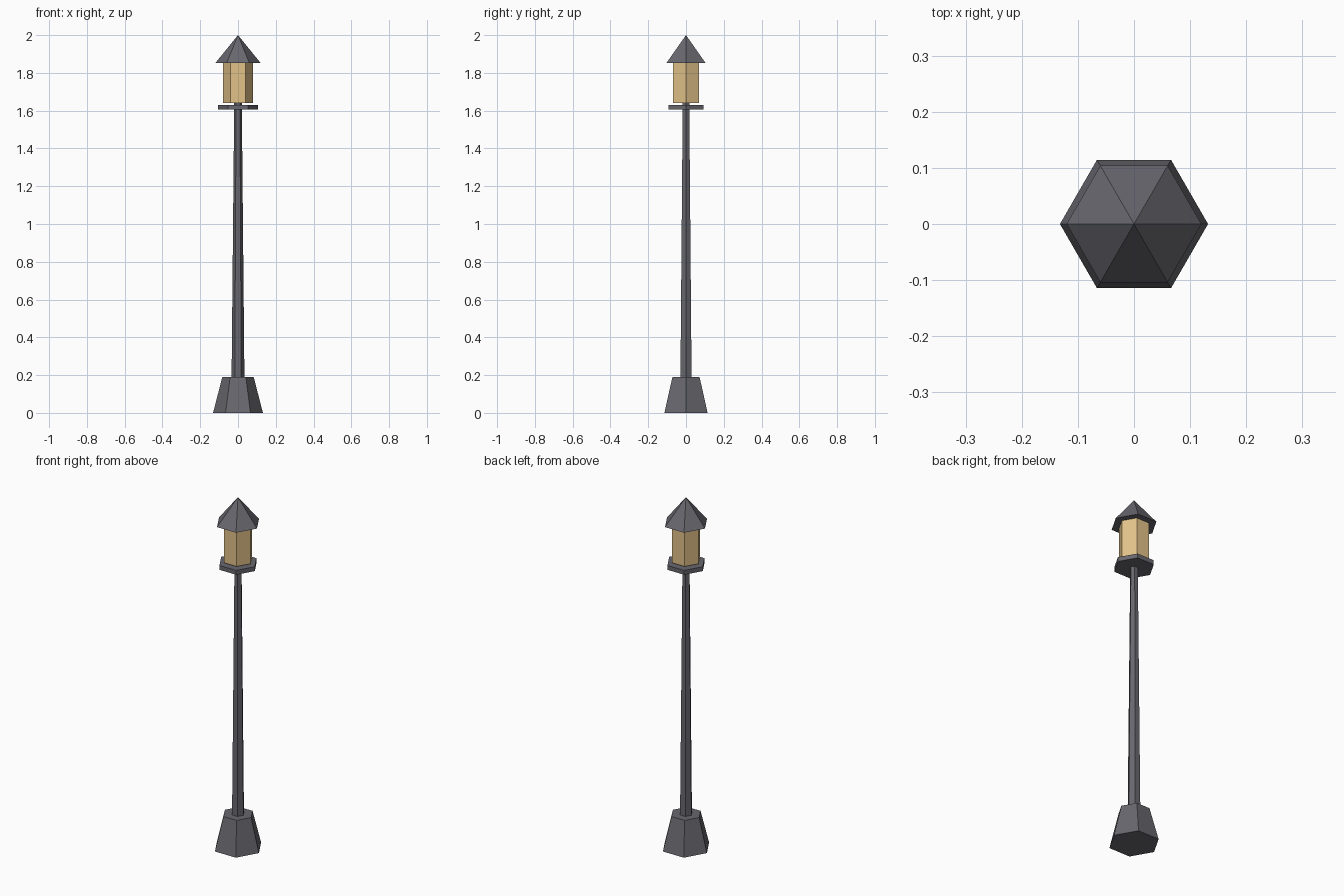
import bpy

if "Cube" in bpy.data.objects:
    bpy.data.objects.remove(bpy.data.objects["Cube"])


def material(name, colour):
    mat = bpy.data.materials.new(name)
    mat.diffuse_color = (*colour, 1.0)
    mat.use_nodes = True
    mat.node_tree.nodes["Principled BSDF"].inputs["Base Color"].default_value = mat.diffuse_color
    return mat


iron = material("dark grey iron", (0.138, 0.136, 0.156))
amber = material("warm amber glass", (0.76, 0.54, 0.25))


def hex_part(name, z0, z1, r0, r1, mat):
    """Six-sided tapered prism with corners on the x axis."""
    bpy.ops.mesh.primitive_cone_add(
        vertices=6, radius1=r0, radius2=r1, depth=z1 - z0,
        location=(0, 0, (z0 + z1) / 2), rotation=(0, 0, 0.5235988))
    obj = bpy.context.object
    bpy.ops.object.transform_apply(location=True, rotation=True, scale=True)
    obj.name = name
    obj.data.materials.append(mat)
    return obj


# Foot and tapered post
hex_part("base", 0.0, 0.19, 0.132, 0.083, iron)
hex_part("post", 0.19, 1.645, 0.034, 0.02, iron)

# Lantern: tray, glass body and pointed roof
hex_part("lantern_tray", 1.605, 1.63, 0.106, 0.106, iron)
hex_part("lantern_glass", 1.64, 1.852, 0.08, 0.08, amber)
hex_part("lantern_roof", 1.852, 2.0, 0.12, 0.0, iron)
